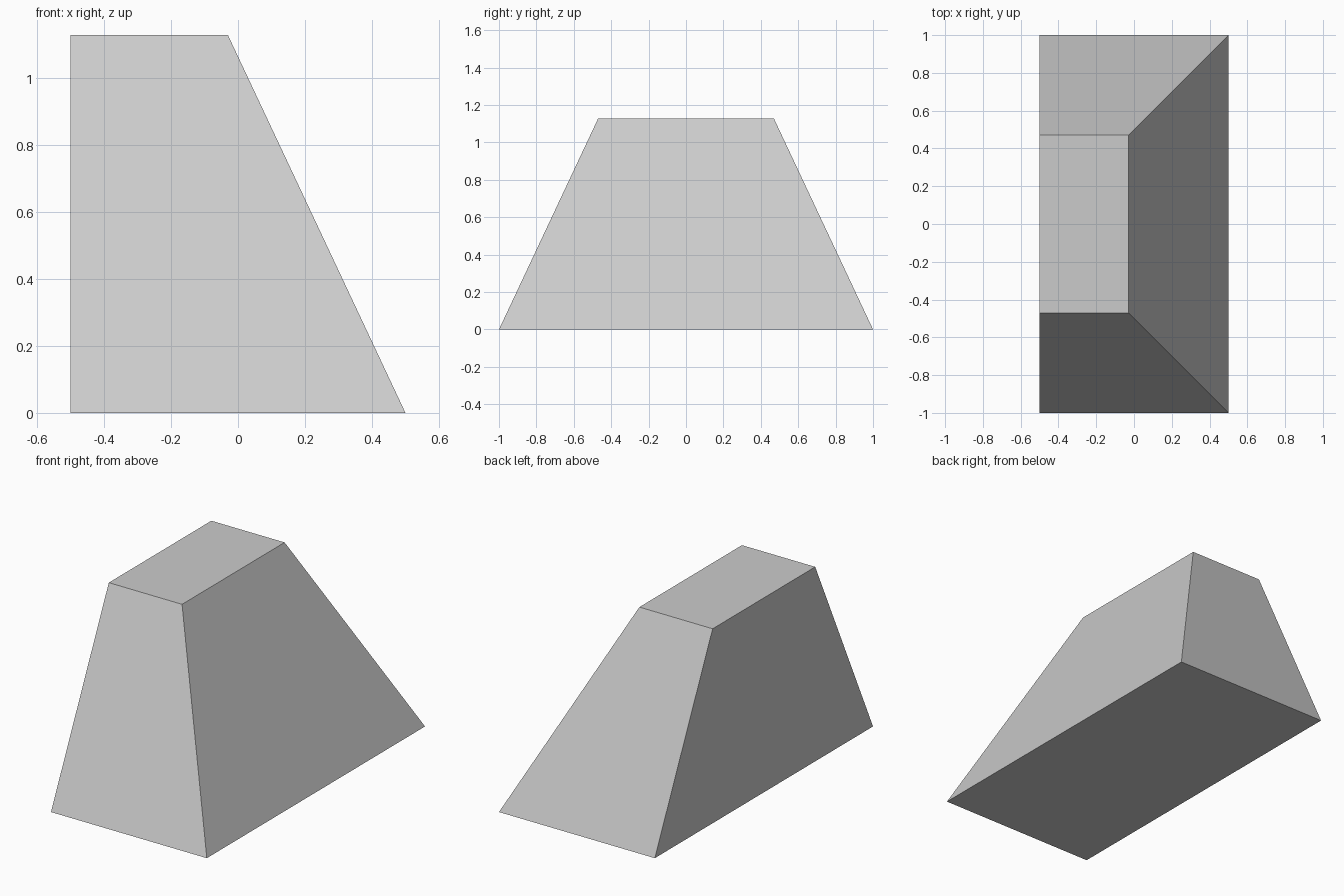
import bpy, bmesh

if "Cube" in bpy.data.objects:
    bpy.data.objects.remove(bpy.data.objects["Cube"])

HEIGHT = 1.128

# Tapered block: vertical left side, the other three sides slope inwards
bm = bmesh.new()


def ring(x0, x1, half_y, z):
    return [bm.verts.new(p) for p in ((x0, -half_y, z), (x1, -half_y, z),
                                      (x1, half_y, z), (x0, half_y, z))]


base = ring(-0.5, 0.5, 1.0, 0.0)
top = ring(-0.5, -0.03, 0.47, HEIGHT)
bm.faces.new(base[::-1])
bm.faces.new(top)
for i in range(4):
    j = (i + 1) % 4
    bm.faces.new((base[i], base[j], top[j], top[i]))

mesh = bpy.data.meshes.new("tapered_block")
bm.to_mesh(mesh)
bm.free()
bpy.context.collection.objects.link(bpy.data.objects.new("tapered_block", mesh))
